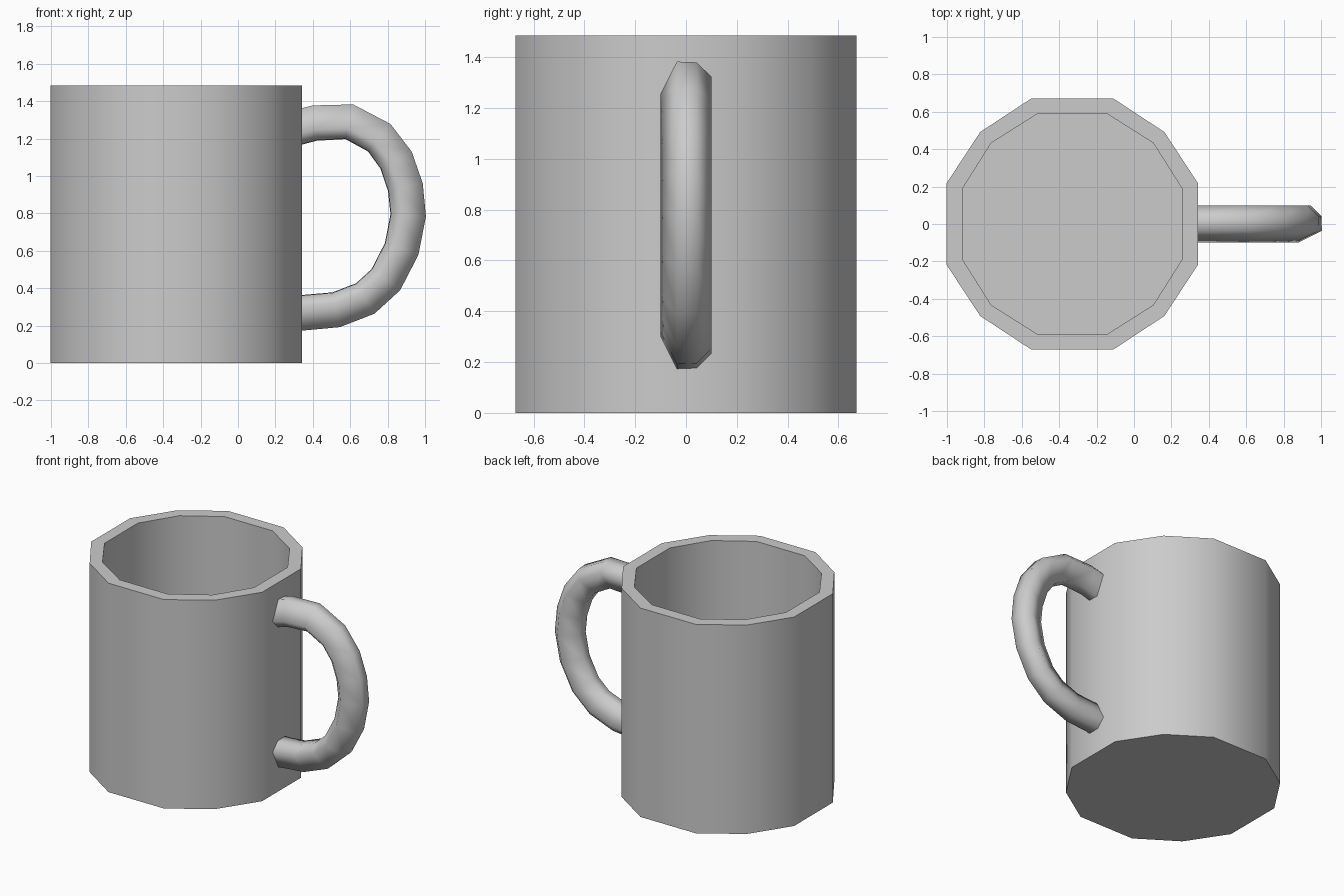
import bpy, bmesh, math
from mathutils import Vector

cube = bpy.data.objects.get("Cube")
if cube:
    bpy.data.objects.remove(cube, do_unlink=True)

grey = bpy.data.materials.new("grey_ceramic")
grey.use_nodes = True
colour = (0.6, 0.6, 0.6, 1)
grey.diffuse_color = colour
grey.node_tree.nodes["Principled BSDF"].inputs["Base Color"].default_value = colour


def loft(name, rings, sharp_angle):
    """Skin a list of equal point rings, cap both ends and shade smooth."""
    bm = bmesh.new()
    loops = [[bm.verts.new(p) for p in ring] for ring in rings]
    for a, b in zip(loops, loops[1:]):
        for i in range(len(a)):
            j = (i + 1) % len(a)
            bm.faces.new((a[i], a[j], b[j], b[i]))
    bm.faces.new(loops[0])
    bm.faces.new(loops[-1])
    bmesh.ops.recalc_face_normals(bm, faces=bm.faces)
    mesh = bpy.data.meshes.new(name)
    bm.to_mesh(mesh)
    bm.free()
    mesh.materials.append(grey)
    obj = bpy.data.objects.new(name, mesh)
    bpy.context.collection.objects.link(obj)
    bpy.ops.object.select_all(action='DESELECT')
    obj.select_set(True)
    bpy.context.view_layer.objects.active = obj
    bpy.ops.object.shade_smooth_by_angle(angle=math.radians(sharp_angle))
    return obj


def twelve_sided(flat, corner, short, z):
    """Twelve-sided ring made by turning one quarter four times."""
    quarter = [(flat, -short), (flat, short), (corner, corner)]
    points = []
    for x, y in quarter * 4:
        turn = len(points) // 3
        for _ in range(turn):
            x, y = -y, x
        points.append((x - 0.33, y, z))
    return points


# Cup: outer wall, rim, inner wall and inner floor
outer, inner = (0.672, 0.492, 0.218), (0.588, 0.433, 0.188)
loft("cup", [twelve_sided(*outer, 0), twelve_sided(*outer, 1.485),
             twelve_sided(*inner, 1.485), twelve_sided(*inner, 0.09)], 40)

# Handle: slightly skewed six-sided section swept along a bent path
path = [Vector(p) for p in (
    (0.30, 1.255), (0.41, 1.283), (0.595, 1.29), (0.755, 1.205), (0.845, 1.085),
    (0.895, 0.94), (0.91, 0.79), (0.875, 0.61), (0.79, 0.445), (0.68, 0.345),
    (0.525, 0.285), (0.30, 0.265))]
half = [(0.095, -0.036), (0.092, 0.042), (0.034, 0.1)]
section = half + [(-out, -side) for out, side in half]
rings = []
for i, p in enumerate(path):
    before, after = path[max(i - 1, 0)], path[min(i + 1, len(path) - 1)]
    along = (after - before).normalized()
    outward = Vector((-along.y, along.x))
    rings.append([(p.x + outward.x * out, side, p.y + outward.y * out)
                  for out, side in section])
loft("handle", rings, 75)
